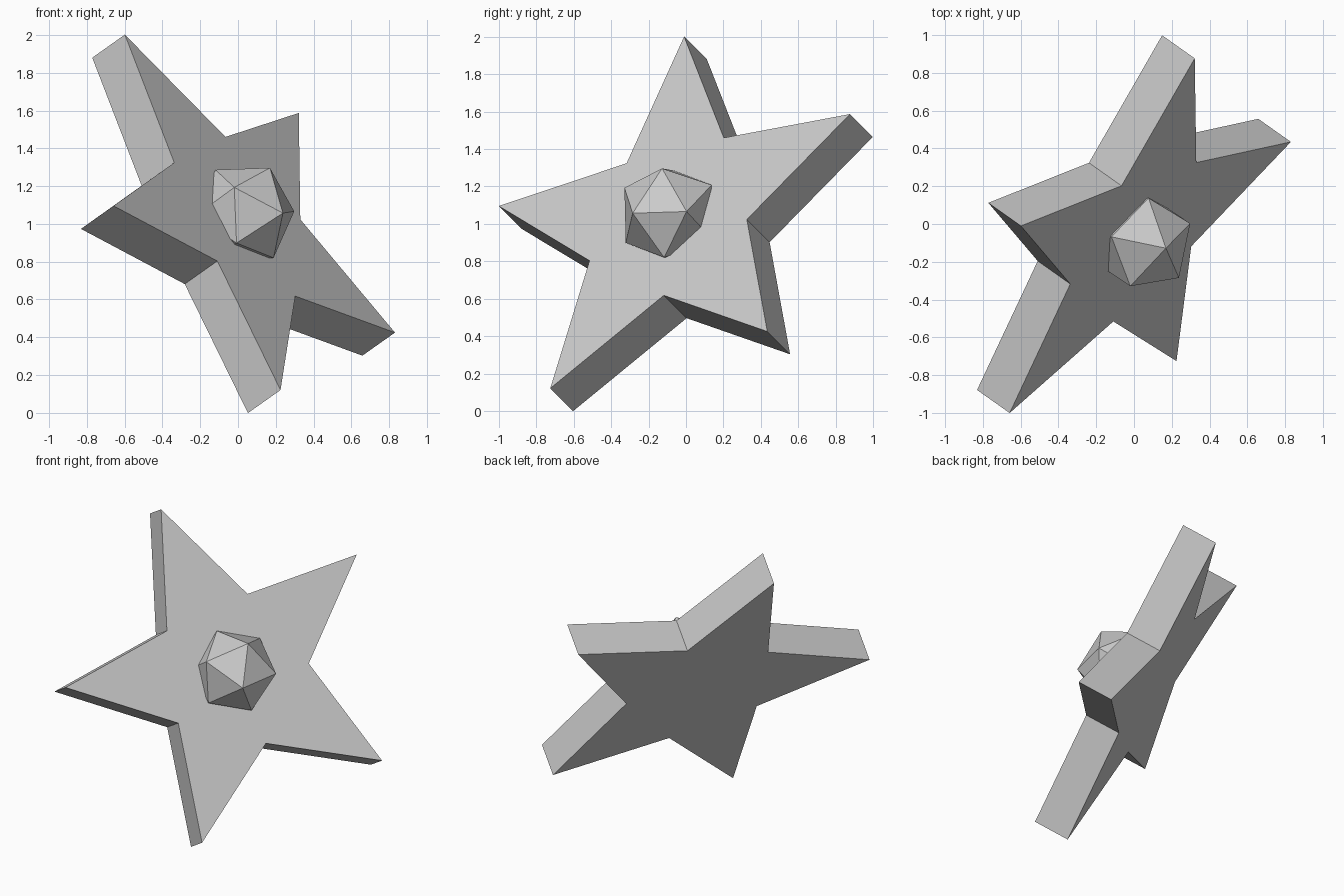
import bpy, bmesh
from math import sin, cos, pi, radians, sqrt
from mathutils import Vector, Matrix

cube = bpy.data.objects.get("Cube")
if cube:
    bpy.data.objects.remove(cube, do_unlink=True)

grey = bpy.data.materials.new("light_grey")
grey.use_nodes = True
colour = (0.6, 0.6, 0.6, 1)
grey.diffuse_color = colour
grey.node_tree.nodes["Principled BSDF"].inputs["Base Color"].default_value = colour


def add_part(name, bm, matrix):
    bmesh.ops.recalc_face_normals(bm, faces=bm.faces)
    mesh = bpy.data.meshes.new(name)
    bm.to_mesh(mesh)
    bm.free()
    mesh.materials.append(grey)
    obj = bpy.data.objects.new(name, mesh)
    obj.matrix_world = matrix
    bpy.context.collection.objects.link(obj)
    return obj


def frame(origin, across, up):
    """Matrix with local z along up and local x leaning towards across."""
    z = up.normalized()
    x = (across - z * across.dot(z)).normalized()
    axes = Matrix((x, z.cross(x), z)).transposed()
    return Matrix.Translation(origin) @ axes.to_4x4()


# Tilted frame: local z is the normal of the star's front face
normal = Vector((sqrt(0.5), -0.5, 0.5))
centre = Vector((0.024, -0.085, 1.046))
tilt = frame(centre, Vector((sqrt(0.5), 0.5, -0.5)), normal)

# Five-pointed star slab
tip, notch, depth = 1.143, 0.512, 0.244
bm = bmesh.new()
ring = []
for i in range(10):
    a = radians(-3.6) + i * pi / 5
    r = notch if i % 2 else tip
    ring.append(bm.verts.new((r * cos(a), r * sin(a), 0)))
front = bm.faces.new(ring)
back = bmesh.ops.extrude_face_region(bm, geom=[front], use_keep_orig=True)
moved = [g for g in back["geom"] if isinstance(g, bmesh.types.BMVert)]
bmesh.ops.translate(bm, verts=moved, vec=(0, 0, -depth))
add_part("star_body", bm, tilt)

# Faceted twenty-sided knob set in the middle of the front face
bm = bmesh.new()
bmesh.ops.create_icosphere(bm, subdivisions=1, radius=0.28)
knob_centre = centre + normal * 0.015
pole = Vector((0.136, -0.036, 0.246))
neighbour = Vector((0.261, 0.094, 0.015))
add_part("centre_knob", bm, frame(knob_centre, neighbour, pole))
